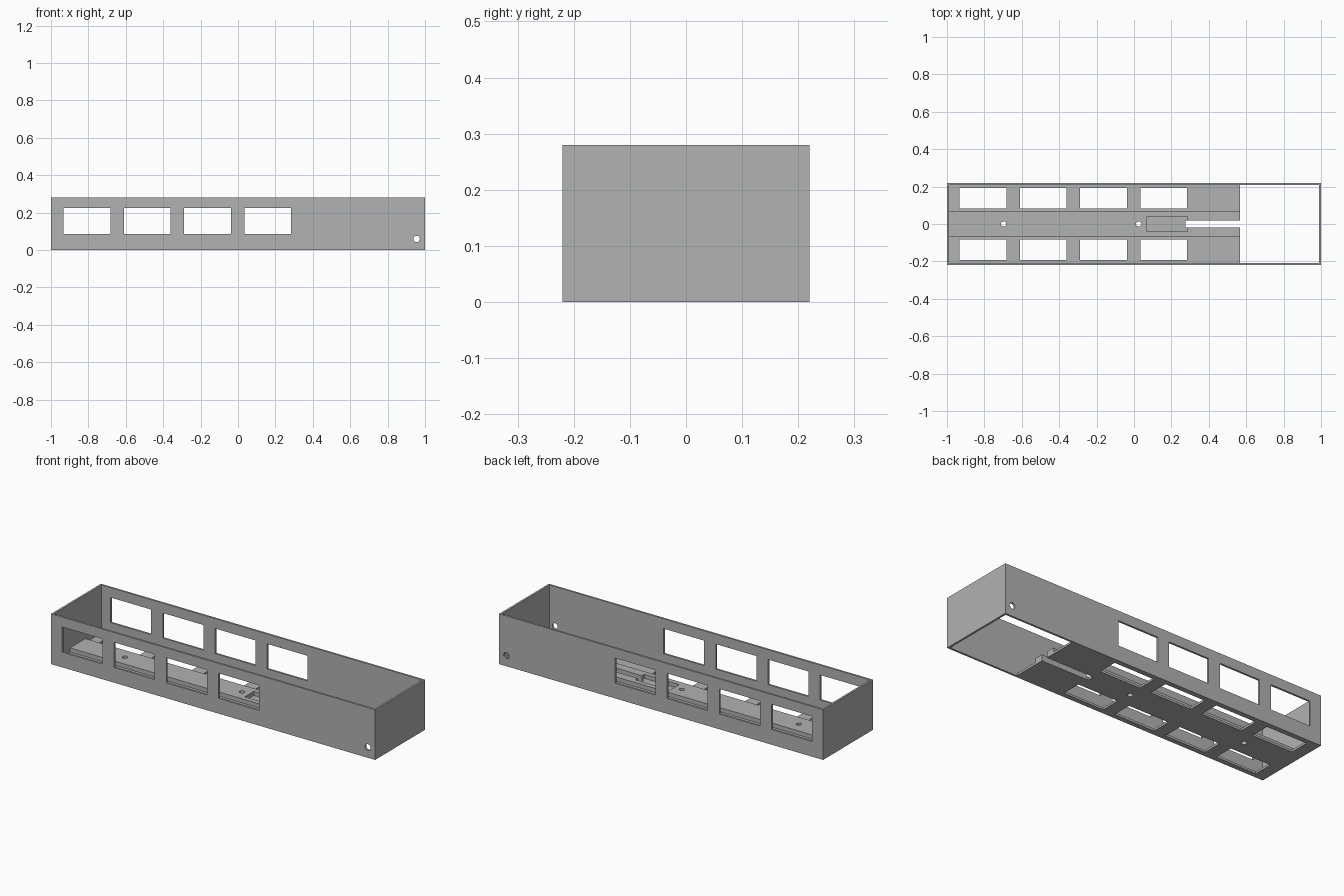
import bpy, math

if "Cube" in bpy.data.objects:
    bpy.data.objects.remove(bpy.data.objects["Cube"])

gray = bpy.data.materials.new("light_gray")
gray.diffuse_color = (0.445, 0.445, 0.445, 1)
gray.use_nodes = True
gray.node_tree.nodes["Principled BSDF"].inputs["Base Color"].default_value = gray.diffuse_color

L, W, H = 1.0, 0.22, 0.28      # half length, half width, height
T, F, S = 0.011, 0.012, 0.035  # wall, floor and strip-top heights
END = 0.567                    # where the floor stops
WINDOWS = [(-0.932 + 0.322 * i, -0.682 + 0.322 * i) for i in range(4)]


def box(name, x0, x1, y0, y1, z0, z1):
    bpy.ops.mesh.primitive_cube_add(
        size=1, location=((x0 + x1) / 2, (y0 + y1) / 2, (z0 + z1) / 2))
    ob = bpy.context.object
    ob.name = name
    ob.scale = (x1 - x0, y1 - y0, z1 - z0)
    bpy.ops.object.transform_apply(location=True, rotation=True, scale=True)
    return ob


def rod(name, r, depth, loc, rot=(0, 0, 0)):
    bpy.ops.mesh.primitive_cylinder_add(
        vertices=32, radius=r, depth=depth, location=loc, rotation=rot)
    bpy.context.object.name = name
    return bpy.context.object


def cut(ob, cutters):
    for c in cutters:
        m = ob.modifiers.new("cut", 'BOOLEAN')
        m.operation, m.solver, m.object = 'DIFFERENCE', 'EXACT', c
        bpy.context.view_layer.objects.active = ob
        bpy.ops.object.modifier_apply(modifier=m.name)
        bpy.data.objects.remove(c, do_unlink=True)
    ob.data.materials.clear()
    ob.data.materials.append(gray)


# Open-topped shell with floor, side windows, floor windows and openings
shell = box("shell", -L, L, -W, W, 0, H)
cutters = [box("inside", -L + T, L - T, -W + T, W - T, F, 1),
           box("floor_opening", END, L - T, -W + T, W - T, -1, 0.1),
           box("slot", 0.275, END + 0.05, -0.019, 0.019, -1, 0.1),
           rod("wire_hole", 0.017, 2, (0.955, 0, 0.059), (math.pi / 2, 0, 0))]
for a, b in WINDOWS:
    cutters.append(box("side_window", a, b, -1, 1, 0.085, 0.225))
    for s in (-1, 1):
        ys = sorted((s * 0.082, s * 0.192))
        cutters.append(box("floor_window", a, b, *ys, -1, 0.05))
for x in (-0.697, 0.025):
    cutters.append(rod("screw_hole", 0.014, 1, (x, 0, 0)))
cut(shell, cutters)

# Raised centre strip with pocket, slot and screw holes
strip = box("centre_strip", -L + T, END, -0.068, 0.068, F, S)
cut(strip, [box("pocket", 0.07, 0.285, -0.04, 0.04, -1, 1),
            box("slot", 0.25, 1, -0.019, 0.019, -1, 1)] +
    [rod("screw_hole", 0.014, 1, (x, 0, 0)) for x in (-0.697, 0.025)])
